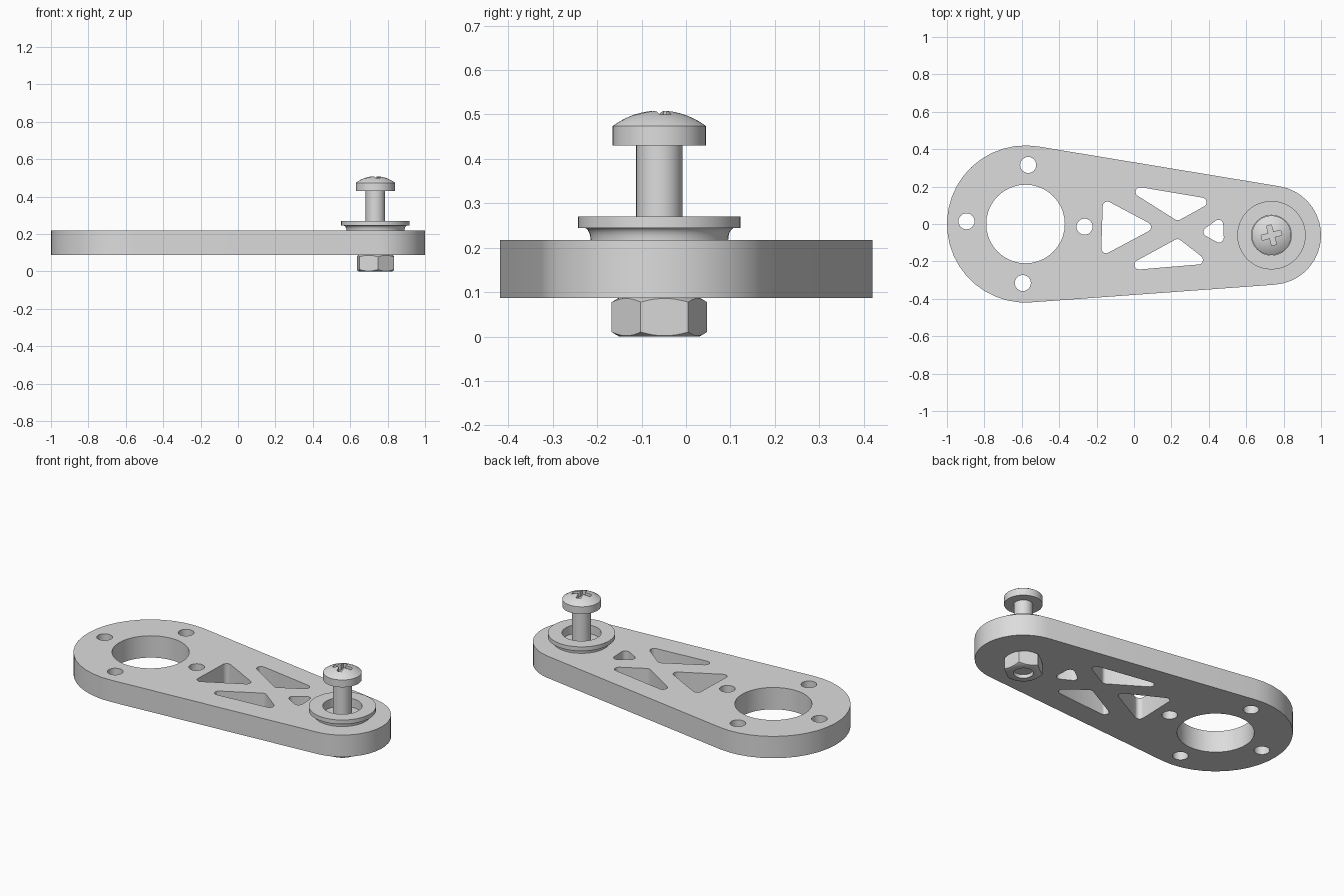
import bpy, bmesh, math
from mathutils import Vector, Matrix

cube = bpy.data.objects.get("Cube")
if cube:
    bpy.data.objects.remove(cube, do_unlink=True)

grey = bpy.data.materials.new("light_grey")
grey.use_nodes = True
COLOUR = (0.72, 0.72, 0.72, 1)
grey.diffuse_color = COLOUR
grey.node_tree.nodes["Principled BSDF"].inputs["Base Color"].default_value = COLOUR

BIG = Vector((-0.58, 0))        # centre of the wide end
SMALL = Vector((0.735, -0.06))  # centre of the narrow end, bolt axis
BIG_R, SMALL_R = 0.42, 0.265
BOTTOM, TOP = 0.087, 0.218


def select(obj):
    bpy.ops.object.select_all(action="DESELECT")
    obj.select_set(True)
    bpy.context.view_layer.objects.active = obj


def finish(obj):
    obj.data.materials.clear()
    obj.data.materials.append(grey)
    select(obj)
    bpy.ops.object.shade_smooth_by_angle(angle=math.radians(30))


def add_mesh(name, bm, location=(0, 0, 0)):
    bmesh.ops.remove_doubles(bm, verts=bm.verts, dist=0.0001)
    bmesh.ops.recalc_face_normals(bm, faces=bm.faces)
    mesh = bpy.data.meshes.new(name)
    bm.to_mesh(mesh)
    bm.free()
    obj = bpy.data.objects.new(name, mesh)
    obj.location = location
    bpy.context.collection.objects.link(obj)
    return obj


def lathe(name, profile, closed=False, steps=48):
    """Revolve (radius, height) points about the bolt axis."""
    bm = bmesh.new()
    verts = [bm.verts.new((r, 0, z)) for r, z in profile]
    pairs = list(zip(verts, verts[1:]))
    if closed:
        pairs.append((verts[-1], verts[0]))
    edges = [bm.edges.new(p) for p in pairs]
    bmesh.ops.spin(bm, geom=verts + edges, cent=(0, 0, 0), axis=(0, 0, 1),
                   angle=math.tau, steps=steps, use_merge=False)
    return add_mesh(name, bm, (SMALL.x, SMALL.y, 0))


def boolean(obj, tool, operation):
    mod = obj.modifiers.new("cut", "BOOLEAN")
    mod.object, mod.operation, mod.solver = tool, operation, "EXACT"
    select(obj)
    bpy.ops.object.modifier_apply(modifier=mod.name)
    bpy.data.objects.remove(tool, do_unlink=True)


def arc(centre, radius, start, end, steps):
    return [centre + radius * Vector((math.cos(a), math.sin(a)))
            for a in (start + (end - start) * i / steps for i in range(steps + 1))]


def circle(centre, radius, steps):
    return arc(centre, radius, 0, math.tau, steps)[:-1]


def rounded(corners, radius=0.025, steps=5):
    """Polygon with every corner replaced by a tangent arc."""
    pts = [Vector(c) for c in corners]
    out = []
    for i, p in enumerate(pts):
        a = (pts[i - 1] - p).normalized()
        b = (pts[(i + 1) % len(pts)] - p).normalized()
        half = a.angle(b) / 2
        centre = p + (a + b).normalized() * radius / math.sin(half)
        u = p + a * radius / math.tan(half) - centre
        v = p + b * radius / math.tan(half) - centre
        start = math.atan2(u.y, u.x)
        turn = math.atan2(u.x * v.y - u.y * v.x, u.dot(v))
        out += arc(centre, radius, start, start + turn, steps)
    return out


# Arm plate: two arcs joined by tangents, with holes and truss pockets
axis = SMALL - BIG
tilt = math.atan2(axis.y, axis.x)
spread = math.acos((BIG_R - SMALL_R) / axis.length)
outline = arc(SMALL, SMALL_R, tilt - spread, tilt + spread, 18)
outline += arc(BIG, BIG_R, tilt + spread, tilt - spread + math.tau, 22)
loops = [outline, circle(BIG, 0.21, 40)]
for k in range(4):
    a = tilt + k * math.pi / 2
    loops.append(circle(BIG + 0.316 * Vector((math.cos(a), math.sin(a))), 0.043, 24))
pockets = [
    [(-0.166, 0.136), (0.12, -0.016), (-0.176, -0.174)],
    [(-0.086, 0.217), (0.439, 0.129), (0.233, 0.016)],
    [(-0.09, -0.253), (0.235, -0.076), (0.41, -0.211)],
    [(0.35, -0.045), (0.475, 0.045), (0.482, -0.118)],
]
loops += [rounded(p) for p in pockets]

curve = bpy.data.curves.new("arm_plate", "CURVE")
curve.dimensions, curve.fill_mode = "2D", "BOTH"
curve.extrude = (TOP - BOTTOM) / 2
for loop in loops:
    spline = curve.splines.new("POLY")
    spline.points.add(len(loop) - 1)
    for point, co in zip(spline.points, loop):
        point.co = (co.x, co.y, 0, 1)
    spline.use_cyclic_u = True
plate = bpy.data.objects.new("arm_plate", curve)
plate.location.z = (TOP + BOTTOM) / 2
bpy.context.collection.objects.link(plate)
select(plate)
bpy.ops.object.convert(target="MESH")
plate = bpy.context.view_layer.objects.active
bm = bmesh.new()
bm.from_mesh(plate.data)
bmesh.ops.remove_doubles(bm, verts=bm.verts, dist=0.0001)
bmesh.ops.recalc_face_normals(bm, faces=bm.faces)
bm.to_mesh(plate.data)
bm.free()
finish(plate)

# Flanged collar with a concave neck
neck = [(0.17 - 0.015 * math.sin(t), 0.245 - 0.027 * (1 - math.cos(t)))
        for t in (i * math.pi / 10 for i in range(6))]
collar = lathe("flanged_collar", [(0.107, TOP - 0.01), (0.107, 0.27), (0.183, 0.27),
                                  (0.183, 0.245)] + neck + [(0.155, TOP - 0.01)], closed=True)
finish(collar)

# Bolt: shank and domed head with a cross recess
dome_r = (0.105 ** 2 + 0.035 ** 2) / (2 * 0.035)
dome = [(r, 0.509 - dome_r + math.sqrt(dome_r ** 2 - r * r))
        for r in (0.105 * (1 - i / 7) for i in range(8))]
bolt = lathe("bolt", [(0, 0.02), (0.052, 0.02), (0.052, 0.43), (0.105, 0.43)] + dome)
for k in range(2):
    bm = bmesh.new()
    bmesh.ops.create_cube(bm, size=1, matrix=Matrix.Rotation(
        math.radians(15 + 90 * k), 4, "Z") @ Matrix.Diagonal((0.108, 0.027, 0.08, 1)))
    boolean(bolt, add_mesh("recess_cutter", bm, (SMALL.x, SMALL.y, 0.515)), "DIFFERENCE")
finish(bolt)

# Hex nut with chamfered corners
nut = lathe("hex_nut", [(0.054, 0), (0.09, 0), (0.125, 0.02), (0.125, 0.068),
                        (0.09, 0.088), (0.054, 0.088)], closed=True)
bm = bmesh.new()
bmesh.ops.create_cone(bm, cap_ends=True, segments=6, radius1=0.108, radius2=0.108,
                      depth=0.2, matrix=Matrix.Rotation(math.radians(7), 4, "Z"))
hexagon = add_mesh("hex_cutter", bm, (SMALL.x, SMALL.y, 0.044))
first = min(hexagon.data.vertices, key=lambda v: abs(math.atan2(v.co.y, v.co.x)))
hexagon.rotation_euler.z = math.radians(37) - math.atan2(first.co.y, first.co.x)
bpy.context.view_layer.update()
boolean(nut, hexagon, "INTERSECT")
finish(nut)
